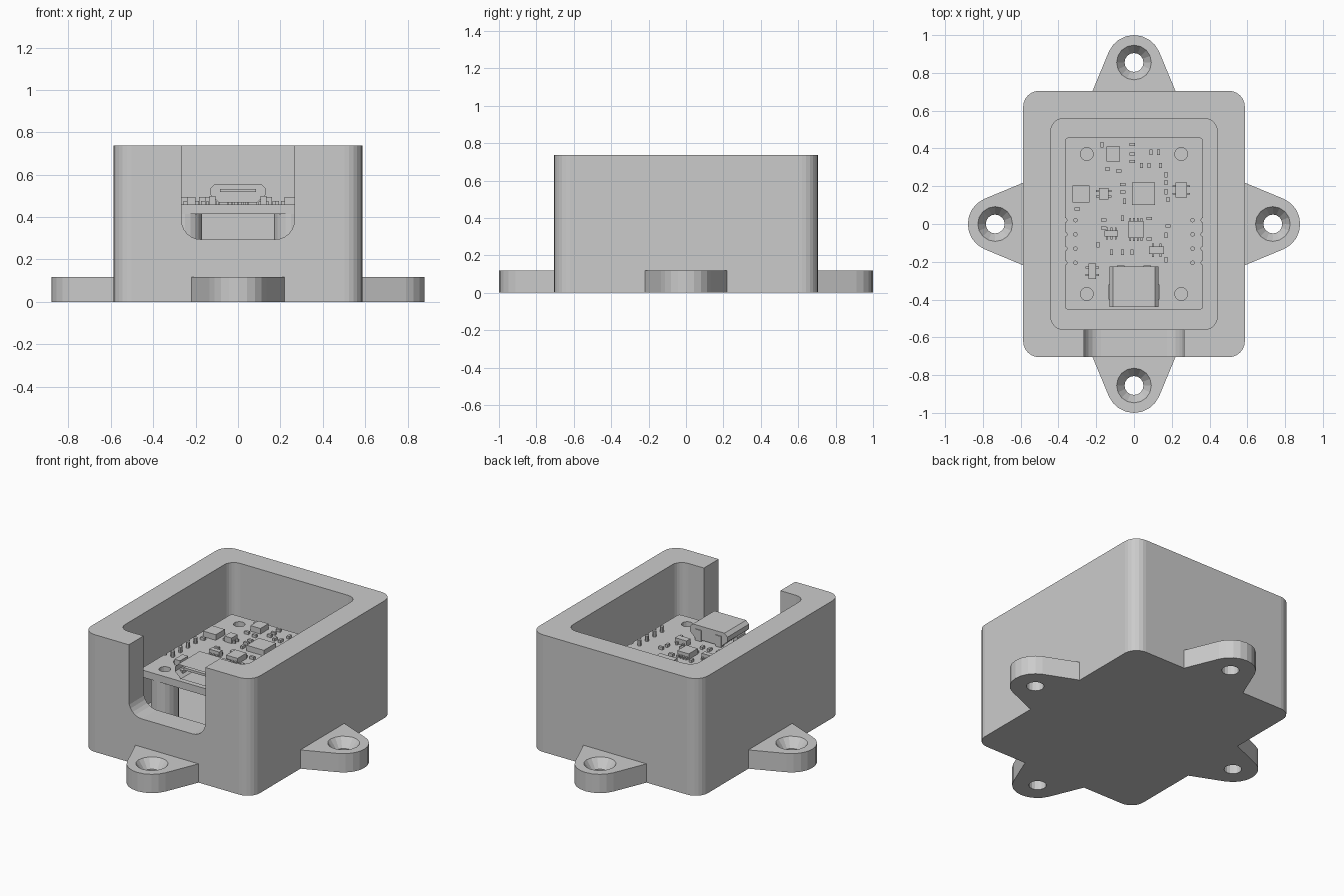
import bpy, bmesh, math
from mathutils import Matrix, Vector

cube = bpy.data.objects.get("Cube")
if cube:
    bpy.data.objects.remove(cube)

GREY = (0.6, 0.6, 0.6, 1)
mat = bpy.data.materials.new("plain grey")
mat.use_nodes = True
mat.diffuse_color = GREY
mat.node_tree.nodes["Principled BSDF"].inputs["Base Color"].default_value = GREY


def finish(name, bm):
    bmesh.ops.recalc_face_normals(bm, faces=bm.faces)
    mesh = bpy.data.meshes.new(name)
    bm.to_mesh(mesh)
    bm.free()
    mesh.materials.append(mat)
    obj = bpy.data.objects.new(name, mesh)
    bpy.context.collection.objects.link(obj)
    return obj


def add_loft(bm, rings):
    """Closed solid through matching rings of points."""
    rows = [[bm.verts.new(p) for p in ring] for ring in rings]
    for low, high in zip(rows, rows[1:]):
        for i in range(len(low)):
            j = (i + 1) % len(low)
            bm.faces.new((low[i], low[j], high[j], high[i]))
    bm.faces.new(rows[0][::-1])
    return bm.faces.new(rows[-1])


def flat(points, z):
    return [(x, y, z) for x, y in points]


def circle(r, n=16, cx=0, cy=0):
    return [(cx + r * math.cos(math.tau * i / n), cy + r * math.sin(math.tau * i / n))
            for i in range(n)]


def rounded(x0, x1, y0, y1, r, n=6):
    pts = []
    corners = [(x1 - r, y1 - r), (x0 + r, y1 - r), (x0 + r, y0 + r), (x1 - r, y0 + r)]
    for k, (cx, cy) in enumerate(corners):
        for i in range(n + 1):
            a = math.pi / 2 * (k + i / n)
            pts.append((cx + r * math.cos(a), cy + r * math.sin(a)))
    return pts


def prism(name, points, z0, z1):
    bm = bmesh.new()
    add_loft(bm, [flat(points, z0), flat(points, z1)])
    return finish(name, bm)


def cut(obj, cutter):
    cutter.hide_render = True
    mod = obj.modifiers.new("cut", "BOOLEAN")
    mod.operation = "DIFFERENCE"
    mod.solver = "EXACT"
    mod.object = cutter
    bpy.context.view_layer.objects.active = obj
    bpy.ops.object.modifier_apply(modifier=mod.name)
    bpy.data.objects.remove(cutter)


def add_box(bm, x, y, z0, w, d, h):
    m = Matrix.Translation((x, y, z0 + h / 2)) @ Matrix.Diagonal((w, d, h, 1))
    bmesh.ops.create_cube(bm, size=1, matrix=m)


# Enclosure with open top and a front slot for the connector
case = prism("enclosure", rounded(-0.587, 0.587, -0.705, 0.705, 0.085), 0, 0.737)
cut(case, prism("cavity_cutter", rounded(-0.44, 0.44, -0.558, 0.558, 0.065), 0.15, 1))
slot = rounded(-0.266, 0.266, 0.295, 1.2, 0.09)
bm = bmesh.new()
add_loft(bm, [[(x, y, z) for x, z in slot] for y in (-0.9, -0.5)])
cut(case, finish("slot_cutter", bm))

# Four mounting ears with countersunk screw holes
EAR_Z = 0.118
for name, turn, dist in (("back_ear", 0, 0.855), ("left_ear", -1, 0.735),
                         ("front_ear", 2, 0.855), ("right_ear", 1, 0.735)):
    arc = [math.radians(23 + 134 * i / 8) for i in range(9)]
    outline = [(0.145 * math.cos(a), 0.145 * math.sin(a)) for a in arc]
    outline += [(-0.22, -0.152), (0.22, -0.152)]
    ear = prism(name, outline, 0, EAR_Z)
    bm = bmesh.new()
    add_loft(bm, [flat(circle(r), z) for r, z in
                  ((0.05, -0.1), (0.05, 0.06), (0.092, EAR_Z), (0.092, 0.3))])
    cut(ear, finish("screw_cutter", bm))
    ear.data.transform(Matrix.Rotation(turn * math.pi / 2, 4, "Z") @ Matrix.Translation((0, dist, 0)))

# Circuit board on four pillars
BOTTOM, TOP = 0.415, 0.46
board = prism("circuit_board", rounded(-0.365, 0.365, -0.453, 0.457, 0.015, 2), BOTTOM, TOP)
PIN_ROWS = [0.02 - 0.075 * i for i in range(4)]
bm = bmesh.new()
for sx in (-1, 1):
    for sy in (-1, 1):
        hole = circle(0.034, 16, sx * 0.25, sy * 0.37)
        add_loft(bm, [flat(hole, 0.3), flat(hole, 0.6)])
        prism("pillar", circle(0.08, 20, sx * 0.25, sy * 0.37), 0.14, BOTTOM)
    for y in PIN_ROWS:
        notch = circle(0.013, 8, sx * 0.367, y)
        add_loft(bm, [flat(notch, 0.3), flat(notch, 0.6)])
cut(board, finish("board_cutter", bm))

# Header pins along both sides
bm = bmesh.new()
for sx in (-1, 1):
    for y in PIN_ROWS:
        pin = circle(0.012, 8, sx * 0.31, y)
        add_loft(bm, [flat(pin, TOP - 0.01), flat(pin, TOP + 0.035)])
finish("header_pins", bm)

# Connector: tapered shell, hollow at the front, with a tongue
shell = [(-0.13, 0.535), (-0.11, 0.555), (0.11, 0.555), (0.13, 0.535),
         (0.13, 0.505), (0.09, 0.468), (-0.09, 0.468), (-0.13, 0.505)]
bm = bmesh.new()
mouth = add_loft(bm, [[(x, y, z) for x, z in shell] for y in (-0.225, -0.44)])
bmesh.ops.inset_individual(bm, faces=[mouth], thickness=0.012)
bmesh.ops.translate(bm, verts=mouth.verts, vec=Vector((0, 0.15, 0)))
finish("connector_shell", bm)
bm = bmesh.new()
add_box(bm, 0, -0.35, 0.518, 0.17, 0.14, 0.015)
for sx in (-1, 1):
    add_box(bm, sx * 0.12, -0.36, TOP, 0.03, 0.08, 0.04)
    add_box(bm, sx * 0.07, -0.235, TOP, 0.04, 0.03, 0.07)
finish("connector_tongue_and_tabs", bm)

# Chips: x, y, width, depth in hundredths, then pins along y and along x
chips = [(-11, 37, 7, 8, 0, 0), (5, 16, 12, 12, 0, 0), (-28, 16, 9, 9, 0, 0),
         (-16, 16, 5, 6, 0, 2), (1, -3, 8, 9, 4, 0), (25, 18, 6, 8, 0, 2),
         (12, -14, 8, 4, 2, 0), (-22, -25, 4, 8, 0, 2), (-12, -5, 7, 3, 3, 0)]
bm = bmesh.new()
for x, y, w, d, ny, nx in chips:
    x, y, w, d = (v / 100 for v in (x, y, w, d))
    add_box(bm, x, y, TOP - 0.005, w, d, 0.04)
    for s in (-1, 1):
        for i in range(ny):
            add_box(bm, x + w * ((i + 0.5) / ny - 0.5), y + s * (d / 2 + 0.006),
                    TOP, 0.01, 0.02, 0.015)
        for i in range(nx):
            add_box(bm, x + s * (w / 2 + 0.006), y + d * ((i + 0.5) / nx - 0.5),
                    TOP, 0.02, 0.01, 0.015)
finish("chips", bm)

# Small passive parts, in hundredths: flat-lying then upright
wide = [(-1, 42), (-1, 37), (-1, 33), (-14, 29), (-8, 28), (-30, 8), (-6, 21),
        (-6, 17), (-16, 2), (-16, -2), (8, 3), (18, -1), (8, -8)]
tall = [(-17, 42), (9, 38), (13, 38), (4, 31), (8, 31), (14, 31), (17, 26), (17, 22),
        (17, 17), (18, 13), (-5, 12), (-6, 3), (17, -6), (-19, -11),
        (-12, -15), (-6, -15), (-1, -15), (17, -19)]
bm = bmesh.new()
for spots, w, d in ((wide, 0.028, 0.016), (tall, 0.016, 0.028)):
    for x, y in spots:
        add_box(bm, x / 100, y / 100, TOP - 0.005, w, d, 0.022)
finish("passive_parts", bm)
